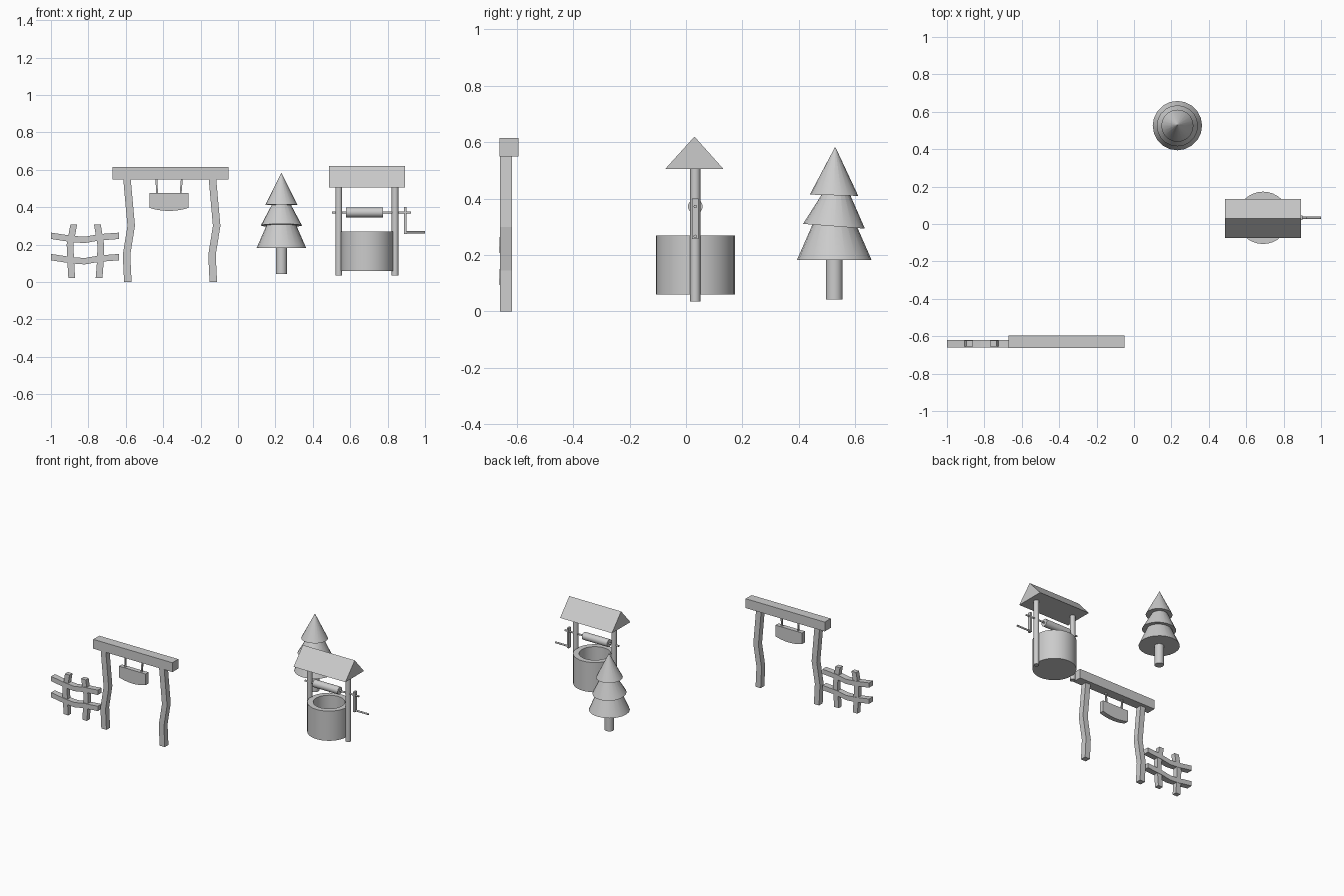
import bpy, math
from mathutils import Vector, Matrix

if "Cube" in bpy.data.objects:
    bpy.data.objects.remove(bpy.data.objects["Cube"])


def mesh_object(name, verts, faces, smooth=False):
    me = bpy.data.meshes.new(name)
    me.from_pydata(verts, [], faces)
    ob = bpy.data.objects.new(name, me)
    bpy.context.collection.objects.link(ob)
    if smooth:
        bpy.ops.object.select_all(action='DESELECT')
        ob.select_set(True)
        bpy.context.view_layer.objects.active = ob
        bpy.ops.object.shade_smooth_by_angle(angle=math.radians(40))
    return ob


def box(name, x0, x1, y0, y1, z0, z1):
    return strip(name, [(x0, (z0 + z1) / 2), (x1, (z0 + z1) / 2)], (0, (z1 - z0) / 2), y0, y1)


# Bent bar: square section following a path in the front plane
def strip(name, path, half, y0, y1):
    verts, faces = [], []
    hx, hz = half
    for x, z in path:
        verts += [(x - hx, y0, z - hz), (x + hx, y0, z + hz),
                  (x + hx, y1, z + hz), (x - hx, y1, z - hz)]
    for i in range(len(path) - 1):
        a, b = i * 4, i * 4 + 4
        faces += [(a + k, b + k, b + (k + 1) % 4, a + (k + 1) % 4) for k in range(4)]
    e = len(verts) - 4
    faces += [(3, 2, 1, 0), (e, e + 1, e + 2, e + 3)]
    ob = mesh_object(name, verts, faces)
    fix_normals(ob)
    return ob


def fix_normals(ob):
    import bmesh
    bm = bmesh.new()
    bm.from_mesh(ob.data)
    bmesh.ops.recalc_face_normals(bm, faces=bm.faces)
    bm.to_mesh(ob.data)
    bm.free()


# Turned solid: (radius, height) profile spun about an axis through loc
def turned(name, profile, loc, sides, rot=None):
    m = Matrix.Translation(loc) @ (rot or Matrix())
    verts, faces = [], []
    for r, z in profile:
        for k in range(sides):
            t = math.tau * k / sides
            verts.append(m @ Vector((r * math.cos(t), r * math.sin(t), z)))
    for i in range(len(profile) - 1):
        for k in range(sides):
            a, n = i * sides, (k + 1) % sides
            faces.append((a + k, a + n, a + sides + n, a + sides + k))
    e = len(verts) - sides
    faces += [tuple(reversed(range(sides))), tuple(range(e, e + sides))]
    return mesh_object(name, verts, faces, True)


def rod_x(name, x0, x1, y, z, r, sides=16):
    return turned(name, [(r, 0), (r, x1 - x0)], (x0, y, z), sides,
                  Matrix.Rotation(math.pi / 2, 4, 'Y'))


# Gate: beam and two crooked posts
box("gate_beam", -0.67, -0.05, -0.662, -0.595, 0.549, 0.615)
for name, x in (("gate_post_left", -0.592), ("gate_post_right", -0.135)):
    strip(name, [(x + 0.003, 0), (x - 0.004, 0.145), (x + 0.021, 0.30), (x - 0.002, 0.555)],
          (0.02, 0), -0.659, -0.618)

# Hanging sign with a bowed lower edge
path = []
for i in range(9):
    t = i / 4 - 1
    path.append((-0.369 + 0.104 * t, 0.38 + 0.016 * t * t))
n = len(path)
front = path + [(-0.265, 0.475), (-0.473, 0.475)]
k = len(front)
sign = mesh_object("hanging_sign",
                   [(x, y, z) for y in (-0.655, -0.622) for x, z in front],
                   [tuple(range(k)), tuple(range(2 * k - 1, k - 1, -1))] +
                   [(i, i + k, (i + 1) % k + k, (i + 1) % k) for i in range(k)])
fix_normals(sign)
for name, x0, x1 in (("sign_hanger_left", -0.433, -0.436), ("sign_hanger_right", -0.307, -0.300)):
    strip(name, [(x0, 0.47), (x1, 0.555)], (0.005, 0), -0.643, -0.633)

# Fence: two sagging rails and two bent stakes
for name, z in (("fence_rail_lower", 0.133), ("fence_rail_upper", 0.247)):
    strip(name, [(-1.0, z), (-0.89, z - 0.017), (-0.82, z - 0.022),
                 (-0.74, z - 0.008), (-0.635, z)], (0, 0.017), -0.661, -0.619)
strip("fence_stake_left", [(-0.889, 0.02), (-0.895, 0.12), (-0.898, 0.20), (-0.878, 0.308)],
      (0.018, 0), -0.655, -0.622)
strip("fence_stake_right", [(-0.743, 0.02), (-0.735, 0.12), (-0.734, 0.20), (-0.752, 0.308)],
      (0.018, 0), -0.655, -0.622)

# Tree: trunk and three cones, the middle ones slightly tilted
turned("tree_trunk", [(0.03, 0), (0.03, 0.16)], (0.232, 0.526, 0.042), 16)
for name, r, z, h, tilt, dy in (("tree_tier_lower", 0.132, 0.183, 0.30, 0, 0),
                                ("tree_tier_middle", 0.11, 0.302, 0.205, -4.4, -0.001),
                                ("tree_tier_top", 0.086, 0.412, 0.17, -1.5, -0.001)):
    turned(name, [(r, 0), (0.001, h)], (0.232, 0.526 + dy, z), 20,
           Matrix.Rotation(math.radians(tilt), 4, 'X'))

# Well: hollow drum, two posts, gable roof
WX, WY = 0.69, 0.033
turned("well_drum", [(0.14, 0.06), (0.14, 0.27), (0.102, 0.27), (0.102, 0.09)], (WX, WY, 0), 32)
for name, x in (("well_post_left", 0.539), ("well_post_right", 0.84)):
    turned(name, [(0.018, 0.035), (0.018, 0.53)], (x, WY, 0), 16)
roof = mesh_object("well_roof",
                   [(x, y, z) for x in (0.487, 0.893)
                    for y, z in ((-0.074, 0.505), (0.133, 0.505), (0.03, 0.62))],
                   [(0, 2, 1), (3, 4, 5), (0, 1, 4, 3), (1, 2, 5, 4), (2, 0, 3, 5)])
fix_normals(roof)

# Winch: axle, roller and crank
rod_x("winch_axle", 0.502, 0.925, WY, 0.372, 0.006)
rod_x("winch_roller", 0.578, 0.775, WY, 0.372, 0.026, 24)
box("crank_arm", 0.887, 0.90, WY - 0.012, WY + 0.012, 0.257, 0.40)
rod_x("crank_handle", 0.893, 1.0, WY, 0.266, 0.006)
